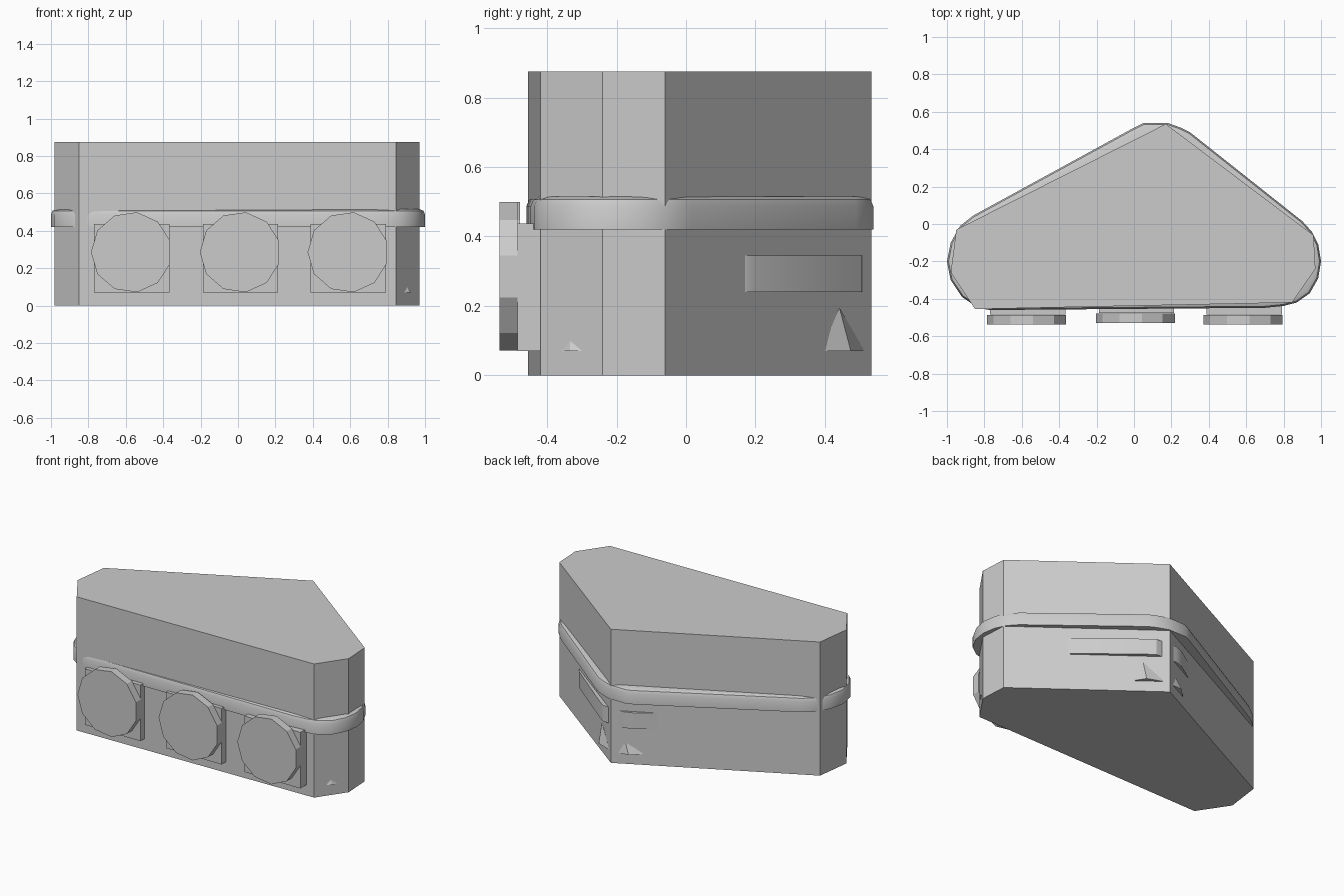
import bpy, bmesh, math
from mathutils import Matrix

if "Cube" in bpy.data.objects:
    bpy.data.objects.remove(bpy.data.objects["Cube"])


def finish(bm, name):
    bmesh.ops.recalc_face_normals(bm, faces=bm.faces)
    mesh = bpy.data.meshes.new(name)
    bm.to_mesh(mesh)
    bm.free()
    ob = bpy.data.objects.new(name, mesh)
    bpy.context.collection.objects.link(ob)
    bpy.ops.object.select_all(action='DESELECT')
    ob.select_set(True)
    bpy.context.view_layer.objects.active = ob
    bpy.ops.object.shade_smooth_by_angle(angle=math.radians(30))
    return ob


def prism(name, outline, z0, z1, bevel=0):
    bm = bmesh.new()
    base = bm.faces.new([bm.verts.new((x, y, z0)) for x, y in outline])
    ext = bmesh.ops.extrude_face_region(bm, geom=[base], use_keep_orig=True)
    top = [v for v in ext['geom'] if isinstance(v, bmesh.types.BMVert)]
    bmesh.ops.translate(bm, verts=top, vec=(0, 0, z1 - z0))
    if bevel:
        bmesh.ops.recalc_face_normals(bm, faces=bm.faces)
        rim = [e for e in bm.edges if all(v in top for v in e.verts)]
        bmesh.ops.bevel(bm, geom=rim, offset=bevel, segments=2,
                        profile=0.5, affect='EDGES', clamp_overlap=True)
    return finish(bm, name)


def wedge(name, a, b, tip, ridge):
    # shallow cone flank poking out of a wall, with its base at z = 0.07
    bm = bmesh.new()
    inner = ((a[0] + b[0]) * 0.47, (a[1] + b[1]) * 0.47)
    ring = [bm.verts.new((*p, 0.07)) for p in (a, ridge, b, inner)]
    peak = bm.verts.new(tip)
    bm.faces.new(ring)
    for i in range(4):
        bm.faces.new((ring[i], ring[(i + 1) % 4], peak))
    finish(bm, name)


# main body
prism("body", [(-0.85, -0.455), (0.845, -0.42), (0.97, -0.24), (0.96, -0.06),
               (0.17, 0.535), (-0.95, -0.03), (-0.98, -0.26)], 0, 0.875)

# rounded band around the body
prism("band", [(-0.83, -0.45), (-0.77, -0.46), (0.70, -0.448), (0.80, -0.438),
               (0.87, -0.42), (0.94, -0.37), (0.985, -0.29), (1, -0.2),
               (0.985, -0.11), (0.95, -0.04), (0.90, 0.015), (0.30, 0.49),
               (0.25, 0.515), (0.18, 0.54), (0.05, 0.54), (0, 0.515),
               (-0.86, 0.045), (-0.93, -0.01), (-0.98, -0.10), (-1, -0.2),
               (-0.98, -0.30), (-0.92, -0.39)], 0.42, 0.515, 0.028)

# front plates and discs
for i, (x, dy) in enumerate([(-0.57, 0), (0.012, 0.008), (0.588, 0)]):
    prism(f"front_plate_{i}", [(x - 0.2, -0.485 + dy), (x + 0.203, -0.485 + dy),
                               (x + 0.203, -0.40), (x - 0.2, -0.40)], 0.07, 0.437)
    bm = bmesh.new()
    bmesh.ops.create_cone(bm, cap_ends=True, segments=11, radius1=0.216,
                          radius2=0.216, depth=0.052)
    bmesh.ops.rotate(bm, verts=bm.verts, matrix=Matrix.Rotation(math.pi / 2, 3, 'Z'))
    bmesh.ops.rotate(bm, verts=bm.verts, matrix=Matrix.Rotation(math.pi / 2, 3, 'X'))
    # put one corner straight up
    high = max(v.co.z for v in bm.verts)
    if sum(abs(v.co.z - high) < 1e-4 for v in bm.verts) > 2:
        bmesh.ops.rotate(bm, verts=bm.verts, matrix=Matrix.Rotation(math.pi, 3, 'Y'))
    bmesh.ops.translate(bm, verts=bm.verts, vec=(x, -0.512 + dy, 0.285))
    finish(bm, f"front_disc_{i}")

# low bar wrapping the rear corner
prism("rear_bar", [(0.655, 0.17), (0.64, 0.195), (0.31, 0.46), (0.25, 0.505),
                   (0.10, 0.512), (0.04, 0.49), (-0.10, 0.395), (0.1, 0.3)], 0.24, 0.345)

# small cone flanks low on the walls
wedge("rear_right_cone", (0.355, 0.39), (0.195, 0.515), (0.30, 0.442, 0.195), (0.30, 0.475))
wedge("rear_left_cone", (0.14, 0.515), (-0.01, 0.442), (0.09, 0.497, 0.14), (0.06, 0.51))
wedge("side_cone", (0.885, -0.36), (0.93, -0.295), (0.905, -0.333, 0.10), (0.918, -0.335))
